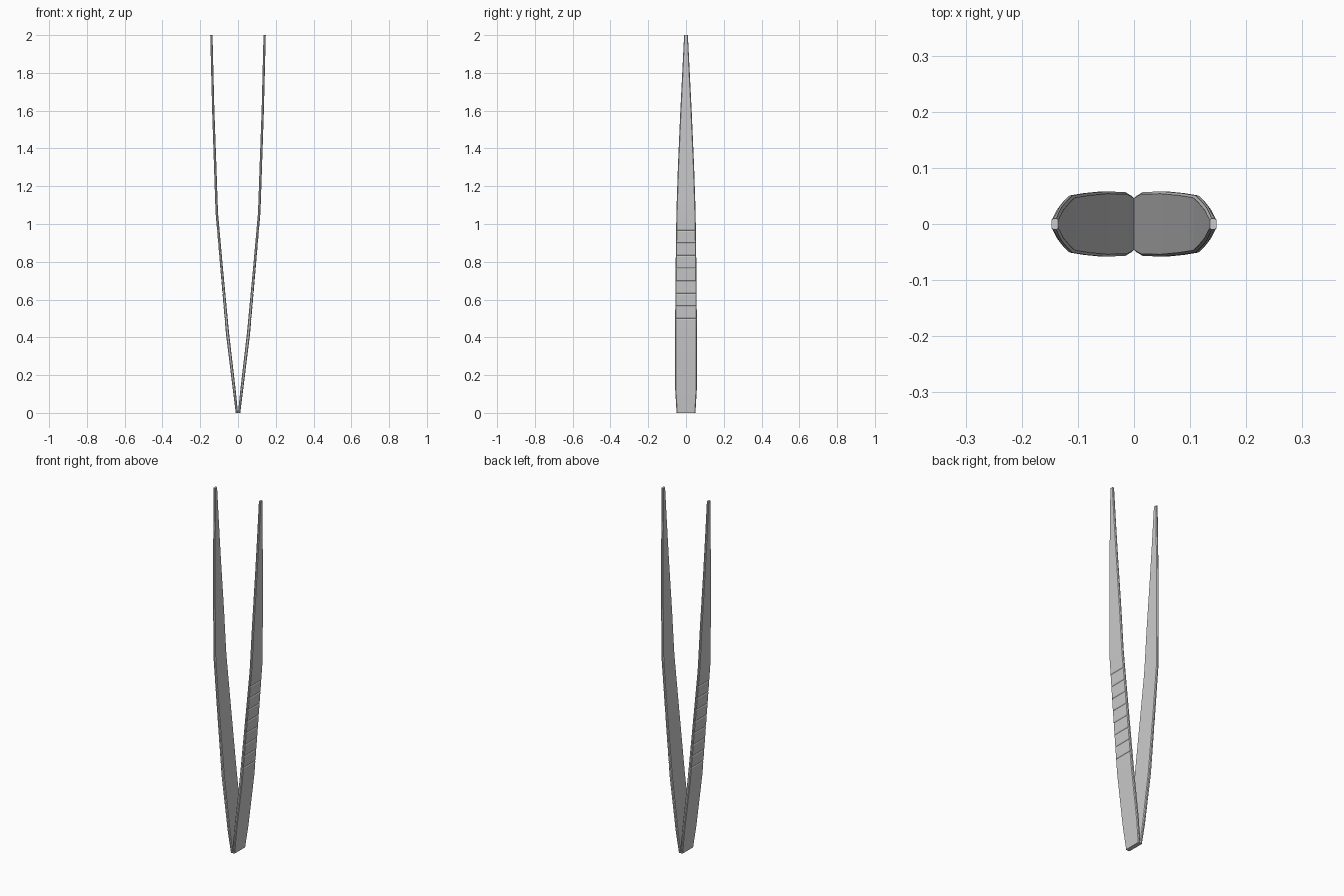
import bpy, bmesh

if "Cube" in bpy.data.objects:
    bpy.data.objects.remove(bpy.data.objects["Cube"])

# Stations up the arm: z, outer x, thickness, half width in y
STATIONS = [
    (0.00, 0.012, 0.012, 0.050),
    (0.12, 0.027, 0.015, 0.057),
    (0.42, 0.064, 0.017, 0.058),
    (0.77, 0.094, 0.014, 0.055),
    (1.05, 0.118, 0.013, 0.051),
    (1.12, 0.121, 0.013, 0.049),
    (1.30, 0.127, 0.013, 0.043),
    (1.60, 0.137, 0.012, 0.030),
    (1.80, 0.142, 0.012, 0.020),
    (2.00, 0.147, 0.012, 0.010),
]
GROOVES = [0.50 + 0.0665 * i for i in range(8)]


def sample(z):
    """Interpolate the arm's shape at height z."""
    for a, b in zip(STATIONS, STATIONS[1:]):
        if z <= b[0]:
            t = (z - a[0]) / (b[0] - a[0])
            return [p + (q - p) * t for p, q in zip(a, b)]
    return list(STATIONS[-1])


def section(z, cut):
    """Chamfered strip cross-section, with the outer face cut in."""
    z, xo, th, h = sample(z)
    xi, c = xo - th, min(0.004, h * 0.3)
    x = xo - cut
    return [(xi, -h + c, z), (xi + c, -h, z), (xo - c, -h, z), (x, -h + c, z),
            (x, h - c, z), (xo - c, h, z), (xi + c, h, z), (xi, h - c, z)]


def build_arm(name, side):
    # Finger-grip grooves are notched into the outer face
    levels = [(s[0], 0) for s in STATIONS if abs(s[0] - 0.77) > 0.01]
    for g in GROOVES:
        levels += [(g - 0.005, 0), (g, 0.003), (g + 0.005, 0)]
    levels.sort()
    bm = bmesh.new()
    rings = [[bm.verts.new((side * x, y, z)) for x, y, z in section(*lv)]
             for lv in levels]
    for a, b in zip(rings, rings[1:]):
        for i in range(8):
            j = (i + 1) % 8
            bm.faces.new((a[i], a[j], b[j], b[i]))
    bm.faces.new(rings[0])
    bm.faces.new(rings[-1])
    bmesh.ops.recalc_face_normals(bm, faces=bm.faces)
    mesh = bpy.data.meshes.new(name)
    bm.to_mesh(mesh)
    bm.free()
    obj = bpy.data.objects.new(name, mesh)
    bpy.context.collection.objects.link(obj)
    bpy.ops.object.select_all(action='DESELECT')
    obj.select_set(True)
    bpy.context.view_layer.objects.active = obj
    bpy.ops.object.shade_smooth_by_angle(angle=0.4)


# Two mirrored arms meeting at the base
build_arm("right_arm", 1)
build_arm("left_arm", -1)
